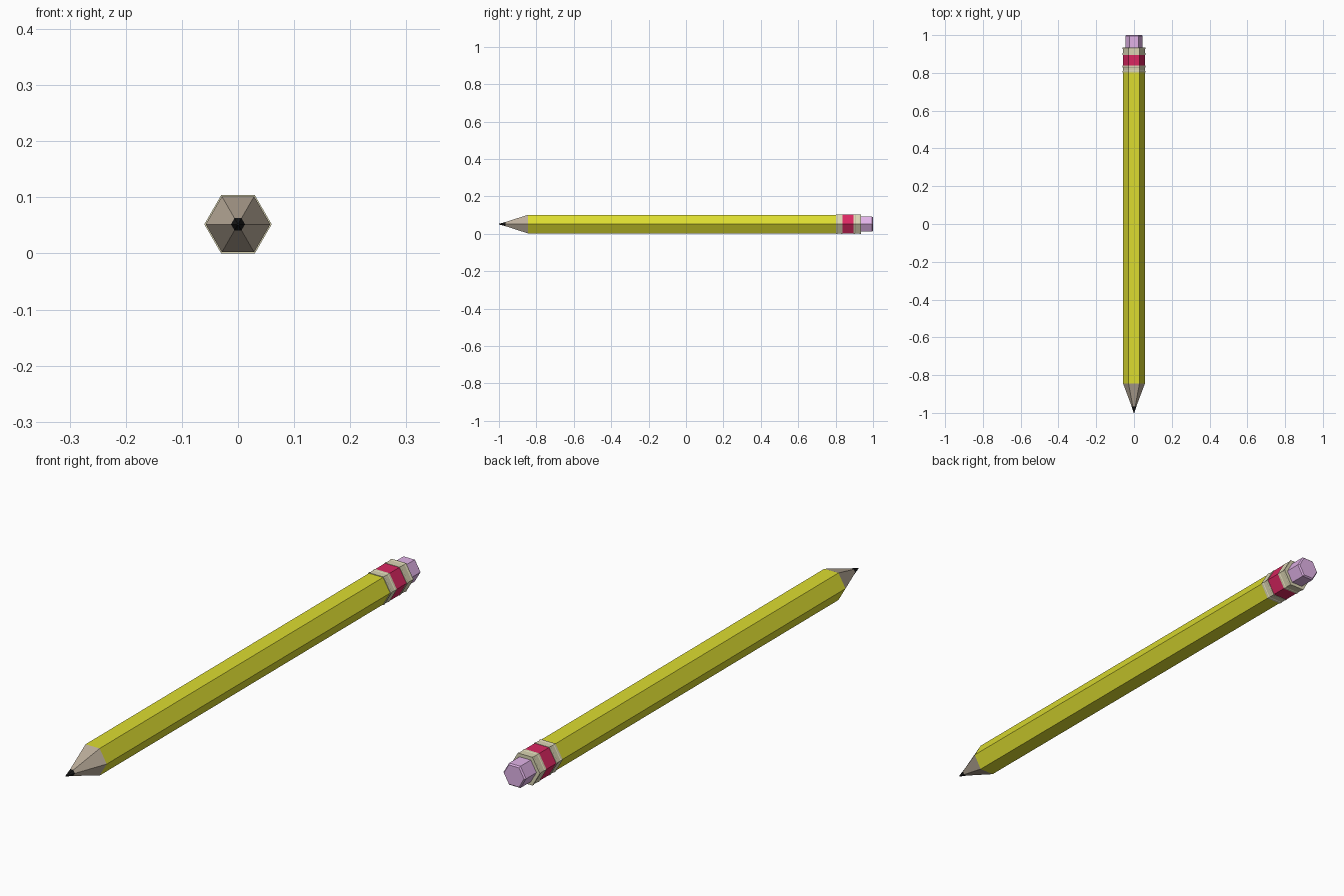
import bpy, bmesh, math

if "Cube" in bpy.data.objects:
    bpy.data.objects.remove(bpy.data.objects["Cube"])

R_MAX = 0.06
CZ = R_MAX * math.sin(math.pi / 3)


def material(name, rgb):
    m = bpy.data.materials.new(name)
    m.diffuse_color = (*rgb, 1)
    m.use_nodes = True
    m.node_tree.nodes["Principled BSDF"].inputs["Base Color"].default_value = m.diffuse_color
    return m


def hex_part(name, profile, mat):
    """Loft hexagons along y through (y, radius) pairs and cap both ends."""
    bm = bmesh.new()
    rings = [[bm.verts.new((r * math.cos(i * math.pi / 3), y, CZ + r * math.sin(i * math.pi / 3)))
              for i in range(6)] for y, r in profile]
    for a, b in zip(rings, rings[1:]):
        for i in range(6):
            j = (i + 1) % 6
            bm.faces.new((a[i], a[j], b[j], b[i]))
    bm.faces.new(rings[0])
    bm.faces.new(rings[-1])
    bmesh.ops.recalc_face_normals(bm, faces=bm.faces)
    mesh = bpy.data.meshes.new(name)
    bm.to_mesh(mesh)
    bm.free()
    mesh.materials.append(mat)
    ob = bpy.data.objects.new(name, mesh)
    bpy.context.collection.objects.link(ob)
    return ob


yellow = material("yellow_paint", (0.72, 0.72, 0.03))
wood = material("bare_wood", (0.50, 0.42, 0.33))
black = material("graphite", (0.01, 0.01, 0.01))
tan = material("tan_metal", (0.70, 0.66, 0.45))
red = material("red_band", (0.70, 0.02, 0.12))
pink = material("eraser_pink", (0.75, 0.45, 0.80))

# Shaft, sharpened wood and lead
hex_part("shaft", [(-0.845, 0.0575), (0.805, 0.0575)], yellow)
hex_part("sharpened_wood", [(-0.966, 0.0125), (-0.845, 0.0575)], wood)
hex_part("lead", [(-1.0, 0.002), (-0.966, 0.0125)], black)

# Ferrule with raised ridges around the red band
hex_part("ferrule_front", [(0.802, 0.0575), (0.802, 0.06), (0.81, 0.06), (0.812, 0.0585),
                           (0.828, 0.0585), (0.83, 0.06), (0.838, 0.06), (0.838, 0.0585)], tan)
hex_part("ferrule_band", [(0.838, 0.0585), (0.896, 0.0585)], red)
hex_part("ferrule_back", [(0.896, 0.0585), (0.896, 0.06), (0.904, 0.06), (0.906, 0.0585),
                          (0.926, 0.0585), (0.928, 0.06), (0.935, 0.06)], tan)

# Eraser with a chamfered end
hex_part("eraser", [(0.93, 0.046), (0.995, 0.046), (1.0, 0.041)], pink)
